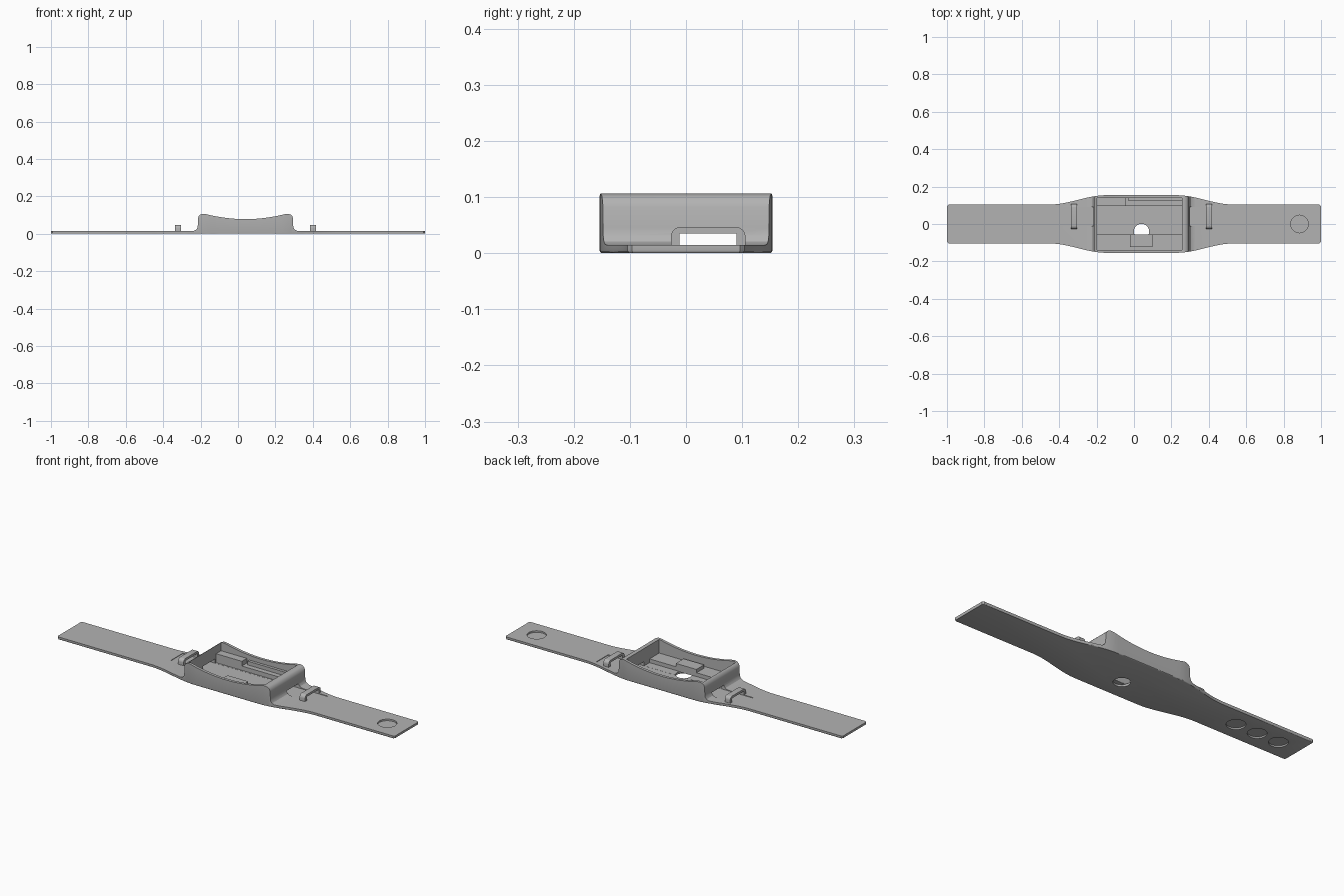
import bpy, bmesh, math
from mathutils import Vector

if "Cube" in bpy.data.objects:
    bpy.data.objects.remove(bpy.data.objects["Cube"])

grey = bpy.data.materials.new("mid grey")
grey.use_nodes = True
grey.diffuse_color = (0.45, 0.45, 0.45, 1)
grey.node_tree.nodes["Principled BSDF"].inputs["Base Color"].default_value = (0.45, 0.45, 0.45, 1)

CX = 0.04        # middle of the housing along the strap
STRAP_TOP = 0.0145
FLOOR = 0.012    # cavity floor


def make(name, bm):
    bmesh.ops.recalc_face_normals(bm, faces=bm.faces)
    mesh = bpy.data.meshes.new(name)
    bm.to_mesh(mesh)
    bm.free()
    obj = bpy.data.objects.new(name, mesh)
    obj.data.materials.append(grey)
    bpy.context.collection.objects.link(obj)
    return obj


def prism(name, points, direction, bevel_bottom=0):
    """Extrude a closed outline of 3D points along a direction."""
    bm = bmesh.new()
    base = bm.faces.new([bm.verts.new(p) for p in points])
    rim = list(base.edges)
    out = bmesh.ops.extrude_face_region(bm, geom=[base], use_keep_orig=True)
    verts = [v for v in out["geom"] if isinstance(v, bmesh.types.BMVert)]
    bmesh.ops.translate(bm, verts=verts, vec=Vector(direction))
    bmesh.ops.recalc_face_normals(bm, faces=bm.faces)
    if bevel_bottom:
        bmesh.ops.bevel(bm, geom=rim, offset=bevel_bottom, segments=3, profile=0.5, affect='EDGES')
    return make(name, bm)


def box(name, x0, x1, y0, y1, z0, z1):
    pts = [(x0, y0, z0), (x1, y0, z0), (x1, y1, z0), (x0, y1, z0)]
    return prism(name, pts, (0, 0, z1 - z0))


def disc(name, x, y, r, z0, z1):
    pts = [(x + r * math.cos(a), y + r * math.sin(a), z0)
           for a in (i * math.tau / 48 for i in range(48))]
    return prism(name, pts, (0, 0, z1 - z0))


def combine(obj, other, operation):
    mod = obj.modifiers.new("cut", 'BOOLEAN')
    mod.operation, mod.solver, mod.object = operation, 'EXACT', other
    bpy.context.view_layer.objects.active = obj
    bpy.ops.object.modifier_apply(modifier=mod.name)
    bpy.data.objects.remove(other)


def half_width(x):
    t = min(max((abs(x - CX) - 0.19) / 0.3, 0), 1)
    return 0.154 - 0.05 * t * t * (3 - 2 * t)


# Side profile: flat strap, filleted wall, rounded shoulder and dished top
wall = [(0.29, STRAP_TOP), (0.275, 0.016), (0.264, 0.021), (0.257, 0.031), (0.255, 0.045),
        (0.254, 0.082), (0.25, 0.094), (0.242, 0.102), (0.23, 0.106), (0.218, 0.106), (0.2, 0.102)]
dish = [(0.2 * k / 10, 0.078 + 0.024 * (k / 10) ** 2) for k in range(-9, 10)]
top = [(-h, z) for h, z in wall] + dish + list(reversed(wall))
side = [(-1.1, -0.05), (-1.1, STRAP_TOP)] + [(CX + h, z) for h, z in top]
side += [(1.1, STRAP_TOP), (1.1, -0.05)]
band = prism("strap_and_housing", [(x, -0.3, z) for x, z in side], (0, 0.6, 0))

# Plan outline: narrow strap with clipped corners, widening around the housing
xs = [-1, -0.992] + [CX - 0.49 + 0.98 * i / 48 for i in range(49)] + [0.992, 1]
ys = [half_width(x) - (0.008 if abs(x) == 1 else 0) for x in xs]
edge = list(zip(xs, ys))
plan = [(x, y, 0) for x, y in edge] + [(x, -y, 0) for x, y in reversed(edge)]
combine(band, prism("outline", plan, (0, 0, 0.3), 0.005), 'INTERSECT')

# Housing cavity and the strap slot running through both end walls
combine(band, box("cavity", -0.198, 0.256, -0.139, 0.139, FLOOR, 0.3), 'DIFFERENCE')
combine(band, box("slot", CX - 0.43, CX + 0.43, -0.012, 0.09, 0.0115, 0.035), 'DIFFERENCE')

# Sensor opening, top recess at one end, three bottom recesses at the other
combine(band, disc("opening", CX, -0.04, 0.041, -0.1, 0.03), 'DIFFERENCE')
combine(band, disc("recess", 0.885, 0, 0.047, 0.006, 0.1), 'DIFFERENCE')
for x in (-0.616, -0.744, -0.872):
    combine(band, disc("recess", x, 0, 0.046, -0.1, 0.008), 'DIFFERENCE')

# Ledges and block inside the cavity
parts = [band,
         box("back_ledge_tall", -0.2, -0.045, 0.097, 0.145, 0.01, 0.06),
         box("back_ledge_low", -0.045, 0.258, 0.097, 0.145, 0.01, 0.035),
         box("back_ledge_step", -0.03, 0.258, 0.124, 0.145, 0.01, 0.055),
         box("front_ledge", -0.2, 0.258, -0.145, -0.057, 0.01, 0.032),
         box("front_block", -0.022, 0.1, -0.122, -0.0565, 0.0105, 0.05)]

# Loops that hold the tie-down, one each side of the housing
for name, x in (("right_loop", CX - 0.36), ("left_loop", CX + 0.36)):
    y0, y1, z1, r = -0.027, 0.106, 0.047, 0.018
    arc = [i * math.pi / 12 for i in range(7)]
    pts = [(y0, 0.004), (y1, 0.004)]
    pts += [(y1 - r + r * math.cos(a), z1 - r + r * math.sin(a)) for a in arc]
    pts += [(y0 + r - r * math.sin(a), z1 - r + r * math.cos(a)) for a in arc]
    loop = prism(name, [(x - 0.016, y, z) for y, z in pts], (0.032, 0, 0))
    combine(loop, box("gap", x - 0.1, x + 0.1, -0.012, 0.09, -0.1, 0.035), 'DIFFERENCE')
    parts.append(loop)

# Smooth the curved surfaces while keeping edges crisp
bpy.ops.object.select_all(action='DESELECT')
for obj in parts:
    obj.select_set(True)
bpy.context.view_layer.objects.active = band
bpy.ops.object.shade_smooth_by_angle(angle=math.radians(30))
